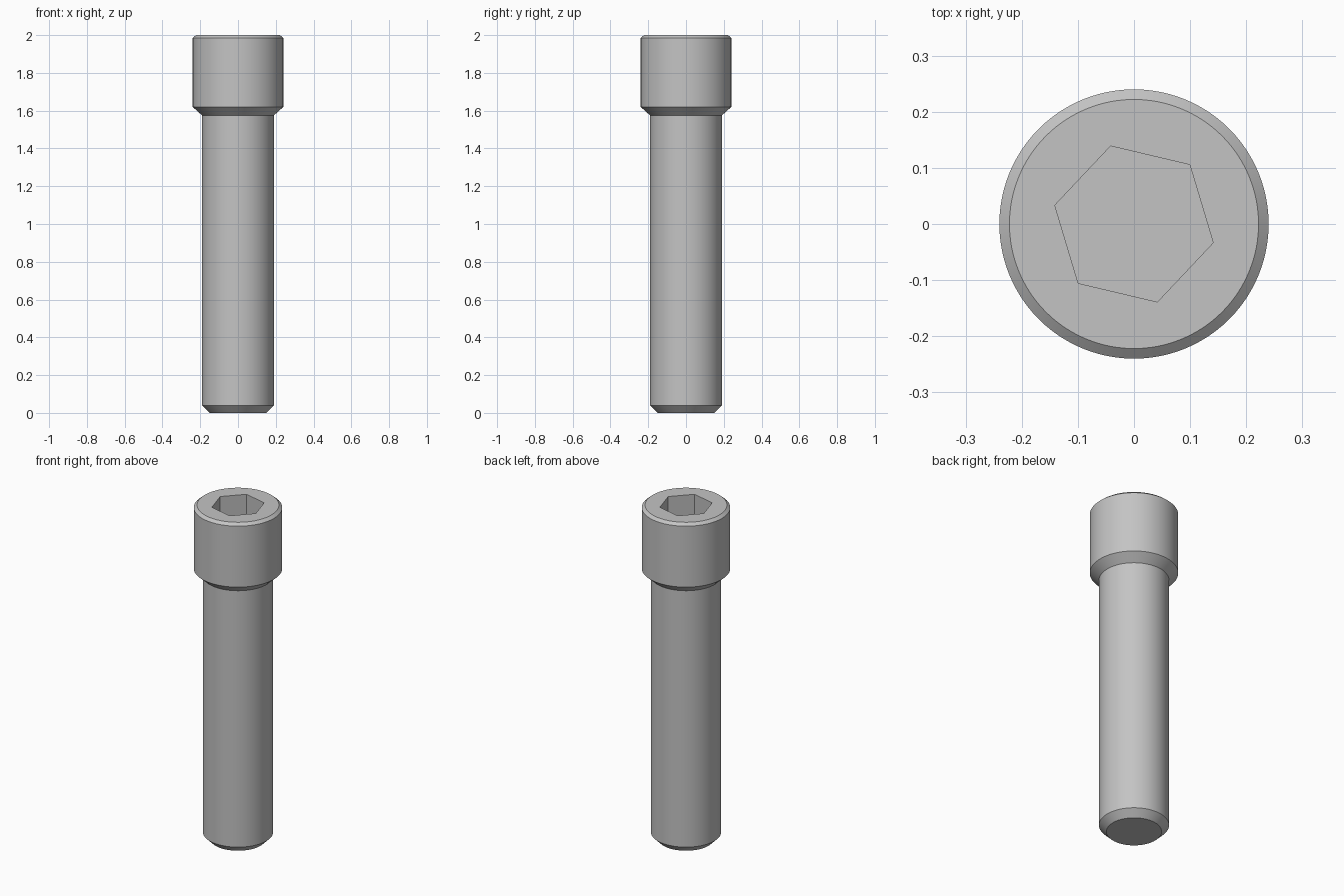
import bpy, bmesh, math

old = bpy.data.objects.get("Cube")
if old:
    bpy.data.objects.remove(old, do_unlink=True)

SIDES = 96
SOCKET_RADIUS, SOCKET_DEPTH, SOCKET_TURN = 0.145, 0.2, math.radians(-13.3)

# Lathe outline as (radius, height): tip chamfer, shank, collar, head, top chamfer
PROFILE = [(0.15, 0), (0.19, 0.04), (0.19, 1.575),
           (0.24, 1.62), (0.24, 1.985), (0.222, 2)]

steel = bpy.data.materials.new("grey steel")
steel.use_nodes = True
colour = (0.55, 0.55, 0.55, 1)
steel.diffuse_color = colour
steel.node_tree.nodes["Principled BSDF"].inputs["Base Color"].default_value = colour


def ring(bm, radius, z, count, turn=0.0):
    """Closed loop of vertices at one height."""
    return [bm.verts.new((radius * math.cos(turn + math.tau * i / count),
                          radius * math.sin(turn + math.tau * i / count), z))
            for i in range(count)]


def skin(bm, a, b):
    """Wall of quads between two equal loops."""
    n = len(a)
    for i in range(n):
        j = (i + 1) % n
        bm.faces.new((a[i], a[j], b[j], b[i]))


def loop_edges(bm, loop):
    return [bm.edges.get((v, loop[(i + 1) % len(loop)])) for i, v in enumerate(loop)]


bm = bmesh.new()

# Outer body with a closed tip
rings = [ring(bm, r, z, SIDES) for r, z in PROFILE]
for lower, upper in zip(rings, rings[1:]):
    skin(bm, lower, upper)
bm.faces.new(rings[0][::-1])

# Hexagonal drive socket with a flat floor
rim = ring(bm, SOCKET_RADIUS, 2, 6, SOCKET_TURN)
floor = ring(bm, SOCKET_RADIUS, 2 - SOCKET_DEPTH, 6, SOCKET_TURN)
skin(bm, rim, floor)
bm.faces.new(floor)

# Flat top around the socket
bmesh.ops.triangle_fill(bm, use_beauty=True, normal=(0, 0, 1),
                        edges=loop_edges(bm, rings[-1]) + loop_edges(bm, rim))
bmesh.ops.recalc_face_normals(bm, faces=bm.faces[:])

mesh = bpy.data.meshes.new("socket_head_bolt")
bm.to_mesh(mesh)
bm.free()
mesh.materials.append(steel)
bolt = bpy.data.objects.new("socket_head_bolt", mesh)
bpy.context.collection.objects.link(bolt)

# Smooth round walls, crisp chamfers and socket edges
bpy.ops.object.select_all(action="DESELECT")
bolt.select_set(True)
bpy.context.view_layer.objects.active = bolt
bpy.ops.object.shade_smooth_by_angle(angle=math.radians(25))
